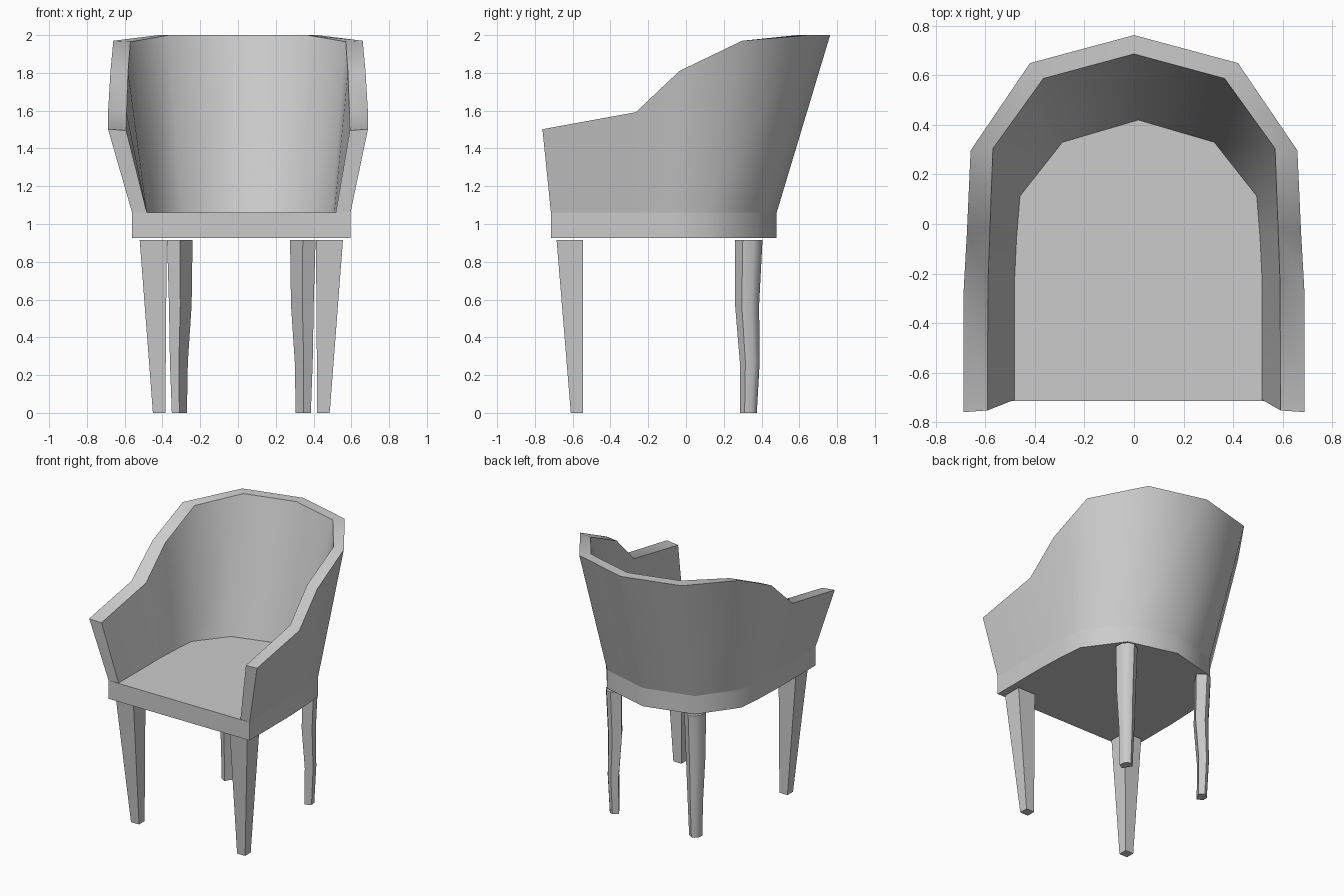
import bpy, bmesh, math

if "Cube" in bpy.data.objects:
    bpy.data.objects.remove(bpy.data.objects["Cube"])

CX = 0.0175                 # lateral centre of the seat and legs
Z_LOW, Z_SEAT = 0.925, 1.06


def make_object(name, verts, faces):
    bm = bmesh.new()
    vs = [bm.verts.new(v) for v in verts]
    for f in faces:
        bm.faces.new([vs[i] for i in f])
    bmesh.ops.recalc_face_normals(bm, faces=bm.faces)
    mesh = bpy.data.meshes.new(name)
    bm.to_mesh(mesh)
    bm.free()
    ob = bpy.data.objects.new(name, mesh)
    bpy.context.collection.objects.link(ob)
    bpy.ops.object.select_all(action='DESELECT')
    ob.select_set(True)
    bpy.context.view_layer.objects.active = ob
    bpy.ops.object.shade_smooth_by_angle(angle=math.radians(44))
    return ob


def bridge(rings, closed=True):
    """Quads between successive rings of equal length."""
    n = len(rings[0])
    verts = [v for r in rings for v in r]
    faces = []
    for k in range(len(rings) - 1):
        for i in range(n if closed else n - 1):
            j = (i + 1) % n
            faces.append([k * n + i, k * n + j, (k + 1) * n + j, (k + 1) * n + i])
    return verts, faces


def loft(name, rings):
    """Closed rings with capped ends."""
    verts, faces = bridge(rings)
    n = len(rings[0])
    faces += [list(range(n)), list(range(len(verts) - n, len(verts)))]
    return make_object(name, verts, faces)


def mirrored(half, cx):
    """Half outline ending on the centre line -> full outline."""
    right = [(cx + p[0], *p[1:]) for p in half]
    left = [(cx - p[0], *p[1:]) for p in reversed(half[:-1])]
    return right + left


# Half outlines from the arm front to the middle of the back
base_outer = [(.578, -.715), (.578, -.27), (.57, -.06), (.553, .12), (.36, .385), (0, .48)]
base_inner = [(.50, -.71), (.50, -.23), (.492, -.06), (.478, .113), (.307, .33), (0, .42)]
rim_outer = [(.688, -.76, 1.502), (.688, -.265, 1.592), (.675, -.035, 1.81),
             (.66, .297, 1.97), (.42, .65, 2), (0, .763, 2)]
rim_inner = [(.592, -.753, 1.495), (.59, -.235, 1.592), (.582, -.02, 1.81),
             (.57, .305, 1.965), (.366, .588, 2), (0, .687, 2)]

# Seat slab
outline = mirrored(base_outer, CX)
loft("seat", [[(x, y, z) for x, y in outline] for z in (Z_LOW, Z_SEAT)])

# Flared wraparound back and arms
rings = [[(x, y, Z_SEAT) for x, y in outline],
         mirrored(rim_outer, 0),
         mirrored(rim_inner, 0),
         [(x, y, Z_SEAT) for x, y in mirrored(base_inner, CX)]]
verts, faces = bridge(rings, closed=False)
n = len(outline)
faces += [[k * n + e for k in range(4)] for e in (0, n - 1)]   # arm fronts
make_object("back_and_arms", verts, faces)

# Leg sections: z, x min, x max, y min, y max (x from the centre line)
front_levels = [(.915, .395, .538, -.685, -.545), (0, .402, .468, -.61, -.545)]
back_levels = [(.915, .258, .393, .26, .405), (.57, .263, .383, .26, .387),
               (.27, .283, .378, .285, .39), (0, .288, .368, .285, .375)]
square = [(0, 0), (1, 0), (1, 1), (0, 1)]
curved = [(.5, 0), (1, .28), (.96, .69), (.74, .93), (.45, 1), (0, .72)]

for side, s in (("left", -1), ("right", 1)):
    for name, shape, levels in (("front_leg", square, front_levels),
                                ("back_leg", curved, back_levels)):
        loft(f"{name}_{side}",
             [[(CX + s * (x0 + u * (x1 - x0)), y0 + v * (y1 - y0), z) for u, v in shape]
              for z, x0, x1, y0, y1 in levels])
